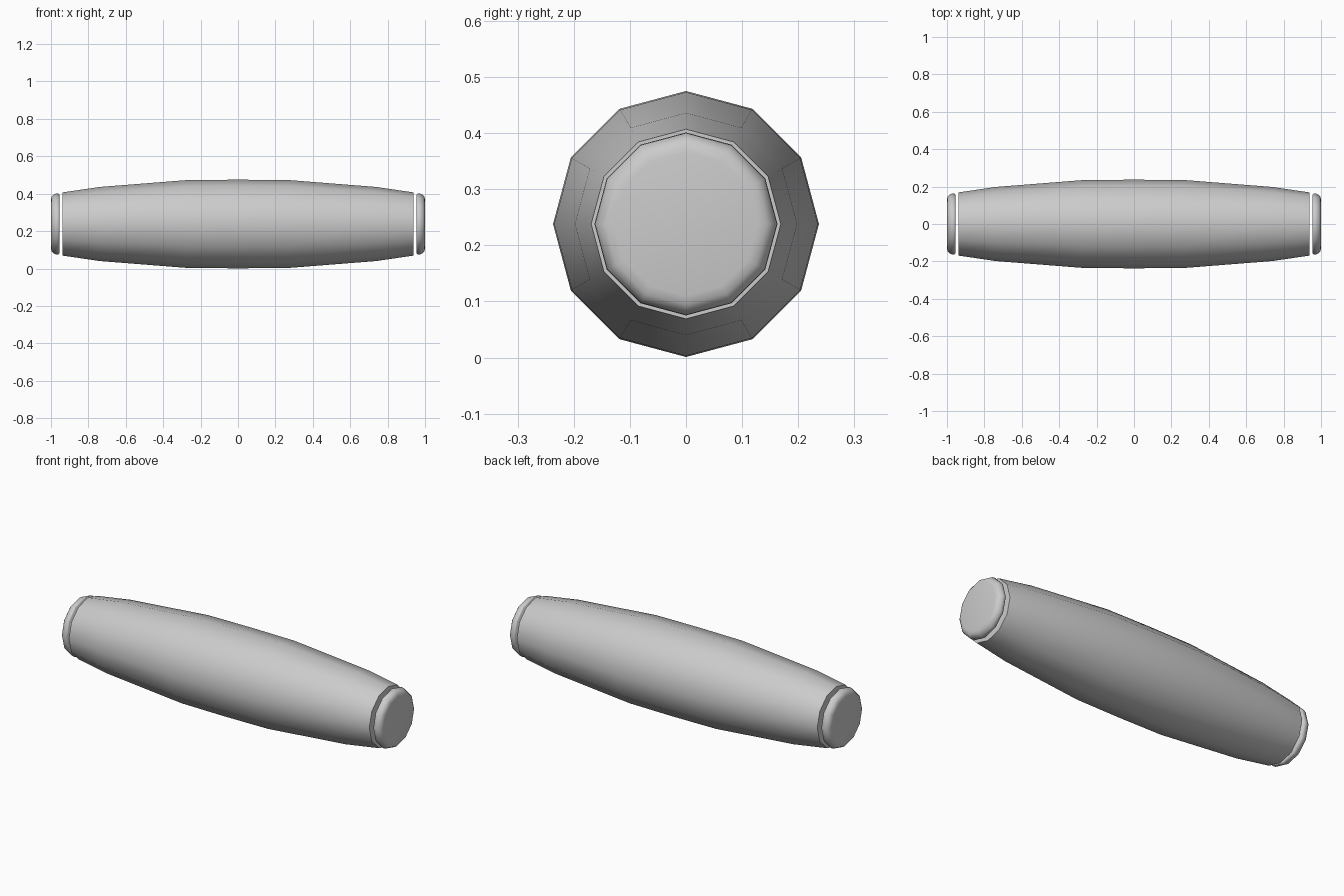
import bpy, bmesh, math

if "Cube" in bpy.data.objects:
    bpy.data.objects.remove(bpy.data.objects["Cube"])

SIDES = 12
CZ = 0.238


def lathe(name, profile, angle):
    """Revolve (x, radius) rings around the long axis and close both ends."""
    bm = bmesh.new()
    rings = []
    for x, r in profile:
        rings.append([bm.verts.new((x, r * math.sin(i * math.tau / SIDES),
                                    CZ + r * math.cos(i * math.tau / SIDES)))
                      for i in range(SIDES)])
    for a, b in zip(rings, rings[1:]):
        for i in range(SIDES):
            j = (i + 1) % SIDES
            bm.faces.new((a[i], a[j], b[j], b[i]))
    bm.faces.new(rings[0])
    bm.faces.new(rings[-1])
    bmesh.ops.recalc_face_normals(bm, faces=bm.faces)
    mesh = bpy.data.meshes.new(name)
    bm.to_mesh(mesh)
    bm.free()
    obj = bpy.data.objects.new(name, mesh)
    bpy.context.collection.objects.link(obj)
    bpy.ops.object.select_all(action='DESELECT')
    obj.select_set(True)
    bpy.context.view_layer.objects.active = obj
    bpy.ops.object.shade_smooth_by_angle(angle=math.radians(angle))
    return obj


# Bulging barrel body
half = [(0.0, 0.237), (0.27, 0.235), (0.74, 0.198), (0.937, 0.169)]
lathe("barrel_body", [(-x, r) for x, r in half[:0:-1]] + half, 40)

# Rounded end caps, separated from the body by a narrow gap
cap = [(0.955, 0.158), (0.960, 0.163), (0.976, 0.162),
       (0.990, 0.154), (0.997, 0.144), (1.0, 0.128)]
for side, s in (("right", 1), ("left", -1)):
    lathe("end_cap_" + side, [(s * x, r) for x, r in cap], 60)
